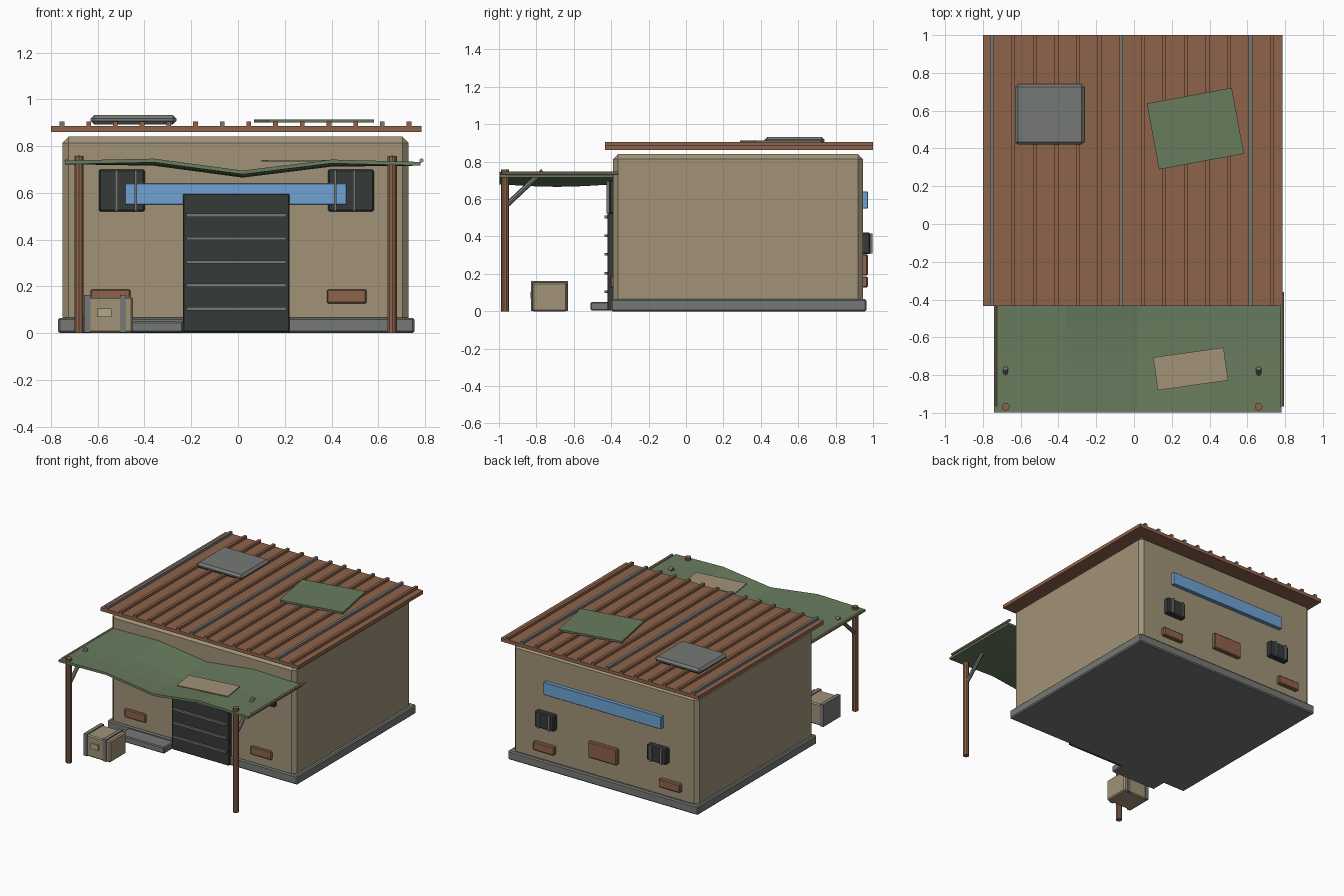
import bpy, bmesh, math
from mathutils import Vector

if "Cube" in bpy.data.objects:
    bpy.data.objects.remove(bpy.data.objects["Cube"])


def material(name, rgb):
    m = bpy.data.materials.new(name)
    m.diffuse_color = (*rgb, 1)
    m.use_nodes = True
    m.node_tree.nodes["Principled BSDF"].inputs["Base Color"].default_value = m.diffuse_color
    return m


TAN = material("tan", (0.36, 0.29, 0.19))
PALE = material("pale_tan", (0.45, 0.39, 0.26))
BROWN = material("rust_brown", (0.27, 0.125, 0.07))
GREEN = material("canvas_green", (0.14, 0.2, 0.11))
DARK = material("dark_metal", (0.035, 0.043, 0.04))
BLUE = material("blue", (0.16, 0.36, 0.66))
GREY = material("grey", (0.18, 0.19, 0.18))


def finish(name, bm, mat):
    me = bpy.data.meshes.new(name)
    bm.to_mesh(me)
    bm.free()
    ob = bpy.data.objects.new(name, me)
    bpy.context.collection.objects.link(ob)
    me.materials.append(mat)
    return ob


def box(name, x, y, z, mat, bevel=0.0, turn=0.0):
    """Box from (min, max) ranges, optionally chamfered and turned about z."""
    bm = bmesh.new()
    bmesh.ops.create_cube(bm, size=1)
    for v in bm.verts:
        v.co = Vector((v.co.x * (x[1] - x[0]), v.co.y * (y[1] - y[0]), v.co.z * (z[1] - z[0])))
    if bevel:
        bmesh.ops.bevel(bm, geom=bm.edges[:], offset=bevel, segments=1, affect='EDGES')
    ob = finish(name, bm, mat)
    ob.location = (sum(x) / 2, sum(y) / 2, sum(z) / 2)
    ob.rotation_euler.z = math.radians(turn)
    return ob


def rod(name, a, b, r, mat, sides=10):
    a, b = Vector(a), Vector(b)
    bm = bmesh.new()
    bmesh.ops.create_cone(bm, cap_ends=True, segments=sides, radius1=r, radius2=r, depth=(b - a).length)
    ob = finish(name, bm, mat)
    ob.location = (a + b) / 2
    ob.rotation_mode = 'QUATERNION'
    ob.rotation_quaternion = (b - a).to_track_quat('Z', 'Y')
    return ob


def around(c, w):
    return (c - w / 2, c + w / 2)


# Building shell
box("foundation", (-0.77, 0.755), (-0.40, 0.965), (0, 0.065), GREY, 0.008)
box("walls", (-0.75, 0.73), (-0.39, 0.945), (0.04, 0.84), TAN, 0.026)
box("front_step", (-0.60, -0.235), (-0.51, -0.38), (0.003, 0.05), GREY, 0.006)

# Ribbed roof with every sixth rib grey
box("roof_sheet", (-0.80, 0.785), (-0.433, 1.0), (0.861, 0.886), BROWN)
for i in range(14):
    box(f"roof_rib_{i}", around(-0.753 + i * 0.1142, 0.02), (-0.433, 1.0), (0.88, 0.905),
        GREY if i % 6 == 0 else BROWN)
box("roof_hatch", (-0.63, -0.263), (0.42, 0.74), (0.893, 0.932), GREY, 0.015)
box("roof_patch", around(0.325, 0.457), around(0.505, 0.355), (0.9, 0.914), GREEN, turn=10.5)

# Roll-up door
box("door", (-0.235, 0.22), (-0.421, -0.38), (0.005, 0.595), DARK, 0.003)
for i in range(5):
    box(f"door_slat_{i}", (-0.22, 0.207), (-0.436, -0.415), around(0.104 + i * 0.1, 0.014), GREY)

# Front windows and their bars
for side, cx, bars in (("left", -0.497, (-0.52, -0.437)), ("right", 0.483, (0.416, 0.497))):
    box(f"front_window_{side}", around(cx, 0.197), (-0.412, -0.37), (0.52, 0.70), DARK, 0.007)
    for i, bx in enumerate(bars):
        box(f"front_window_bar_{side}_{i}", around(bx, 0.012), (-0.424, -0.40), (0.523, 0.697), GREY)

# Back windows and their bars
for side, cx in (("left", -0.45), ("right", 0.45)):
    box(f"back_window_{side}", around(cx, 0.155), (0.93, 0.985), (0.305, 0.42), DARK, 0.007)
    for i, d in enumerate((-0.045, 0.04)):
        box(f"back_window_bar_{side}_{i}", around(cx + d, 0.014), (0.96, 0.998), (0.308, 0.417), GREY)

# Wall trim repeated on front and back
for face, y in (("front", (-0.415, -0.38)), ("back", (0.935, 0.972))):
    box(f"{face}_blue_strip", (-0.48, 0.465), y, (0.55, 0.64), BLUE, 0.002)
    yv = (-0.404, -0.38) if face == "front" else (0.935, 0.972)
    box(f"{face}_panel", around(-0.008, 0.23), yv, (0.19, 0.305), BROWN, 0.006)
    for i, cx in enumerate((-0.545, 0.465)):
        box(f"{face}_vent_{i}", around(cx, 0.17), yv, (0.126, 0.187), BROWN, 0.006)

# Sagging canvas canopy
xs = [(-0.74, 0.738), (-0.36, 0.746), (0.02, 0.695), (0.40, 0.742), (0.78, 0.732)]
ys = [-0.997, -0.84, -0.69, -0.54, -0.385]
bm = bmesh.new()
rows = []
for j, y in enumerate(ys):
    sag = 0.014 * math.sin(math.pi * j / (len(ys) - 1))
    rows.append([bm.verts.new((x, y, z - sag * (0 if i in (0, 4) else 1)))
                 for i, (x, z) in enumerate(xs)])
for r0, r1 in zip(rows, rows[1:]):
    for i in range(len(xs) - 1):
        bm.faces.new((r0[i], r0[i + 1], r1[i + 1], r1[i]))
canopy = finish("canopy", bm, GREEN)
solid = canopy.modifiers.new("thickness", 'SOLIDIFY')
solid.thickness = 0.016
solid.offset = -1
box("canopy_patch", around(0.30, 0.376), around(-0.767, 0.176), (0.734, 0.741), TAN, turn=8)

# Canopy side rails, posts and braces
for side, rx, rz, px in (("left", -0.733, 0.735, -0.68), ("right", 0.785, 0.738, 0.66)):
    rod(f"canopy_rail_{side}", (rx, -0.965, rz), (rx, -0.36, rz), 0.009, TAN, 8)
    rod(f"canopy_post_{side}", (px, -0.967, 0), (px, -0.967, 0.757), 0.021, BROWN)
    rod(f"canopy_brace_{side}", (px, -0.967, 0.56), (px, -0.765, 0.75), 0.014, GREY, 8)

# Strapped crate
box("crate", (-0.655, -0.45), (-0.822, -0.637), (0, 0.155), TAN, 0.008)
for i, cx in enumerate((-0.645, -0.492)):
    box(f"crate_strap_{i}", around(cx, 0.027), (-0.828, -0.632), (0.002, 0.162), GREY)
box("crate_plate", (-0.6, -0.54), (-0.832, -0.81), (0.068, 0.106), PALE)
